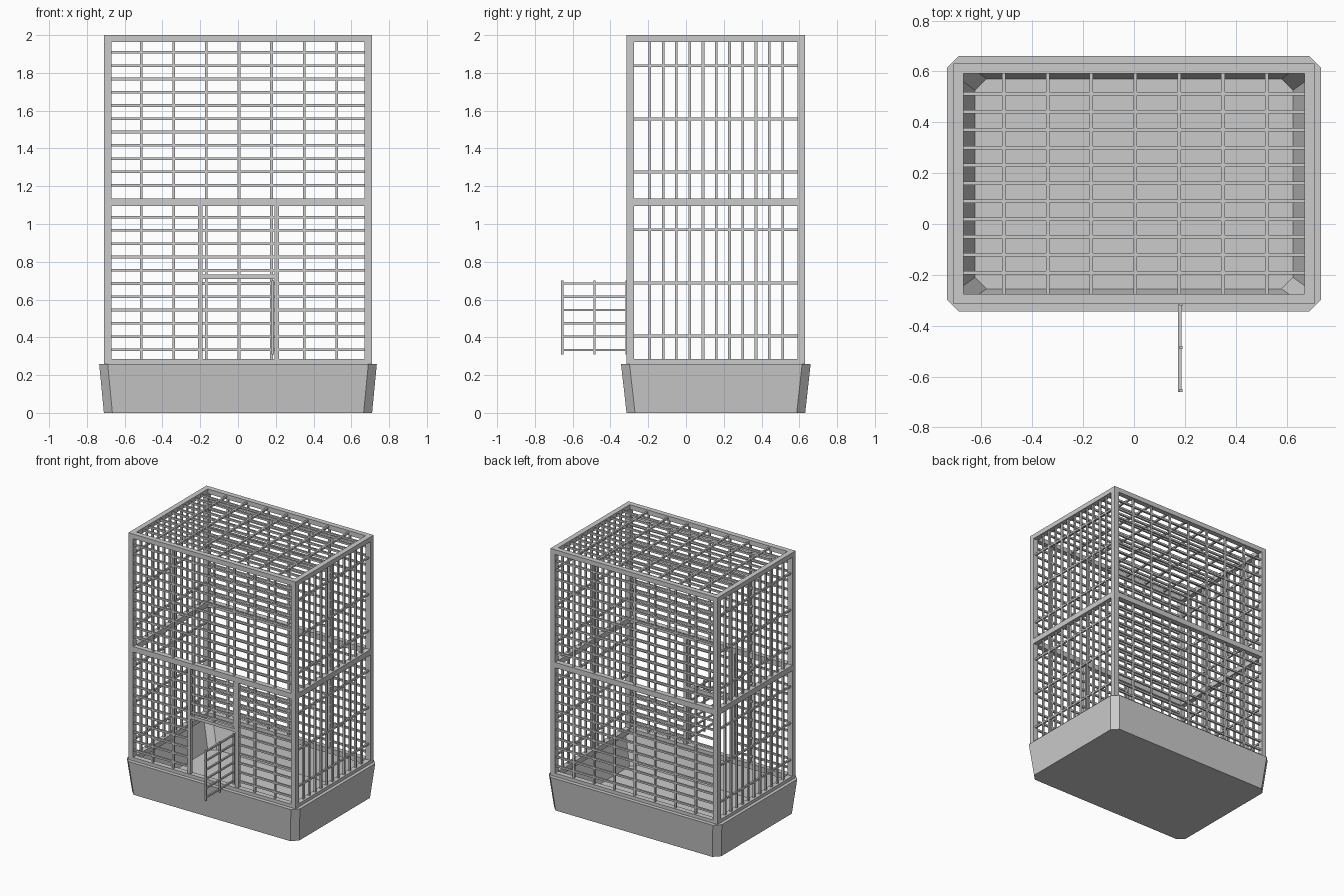
import bpy, bmesh
from mathutils import Vector

cube = bpy.data.objects.get("Cube")
if cube:
    bpy.data.objects.remove(cube)

grey = bpy.data.materials.new("light grey")
grey.use_nodes = True
grey.diffuse_color = (0.6, 0.6, 0.6, 1)
grey.node_tree.nodes["Principled BSDF"].inputs["Base Color"].default_value = (0.6, 0.6, 0.6, 1)

# Main dimensions
CY = 0.158                       # cage centre in y
HX, HY = 0.71, 0.473             # cage half sizes
RAIL = 0.04
LOW, MID, TOP = 0.265, 1.115, 1.982
FX, FY = HX - RAIL / 2, HY - RAIL / 2
BAR = 0.014


def finish(name, bm):
    bmesh.ops.recalc_face_normals(bm, faces=bm.faces)
    mesh = bpy.data.meshes.new(name)
    bm.to_mesh(mesh)
    bm.free()
    mesh.materials.append(grey)
    obj = bpy.data.objects.new(name, mesh)
    bpy.context.collection.objects.link(obj)
    return obj


def box(bm, lo, hi):
    lo, hi = Vector(lo), Vector(hi)
    verts = bmesh.ops.create_cube(bm, size=1)["verts"]
    for v in verts:
        v.co = (lo + hi) / 2 + v.co * (hi - lo)


def rod(bm, a, b, t=BAR):
    """Square bar running along one axis from a to b."""
    a, b = Vector(a), Vector(b)
    pad = Vector([0 if abs(b[i] - a[i]) > 1e-6 else t / 2 for i in range(3)])
    box(bm, a - pad, b + pad)


def spread(middle, step, count):
    return [middle + step * (i - (count - 1) / 2) for i in range(count)]


# Tray: chamfered rings joined into an open tub
bm = bmesh.new()
rings = []
for hx, hy, z in ((0.71, 0.473, 0), (0.735, 0.502, 0.26), (0.70, 0.467, 0.26), (0.625, 0.413, 0.03)):
    c = 0.045
    corners = [(hx - c, -hy), (hx, c - hy), (hx, hy - c), (hx - c, hy),
               (c - hx, hy), (-hx, hy - c), (-hx, c - hy), (c - hx, -hy)]
    rings.append([bm.verts.new((x, y + CY, z)) for x, y in corners])
for r, s in zip(rings, rings[1:]):
    for i in range(8):
        j = (i + 1) % 8
        bm.faces.new((r[i], r[j], s[j], s[i]))
bm.faces.new(rings[0])
bm.faces.new(rings[-1])
finish("tray", bm)

# Frame: corner posts and three rings of rails
bm = bmesh.new()
for sx in (-1, 1):
    for sy in (-1, 1):
        rod(bm, (sx * FX, CY + sy * FY, 0.24), (sx * FX, CY + sy * FY, 2), RAIL)
for z, h in ((LOW, 0.04), (MID, 0.042), (TOP, 0.036)):
    for s in (-1, 1):
        y = CY + s * FY
        box(bm, (-FX, y - RAIL / 2, z - h / 2), (FX, y + RAIL / 2, z + h / 2))
        box(bm, (s * FX - RAIL / 2, CY - FY, z - h / 2), (s * FX + RAIL / 2, CY + FY, z + h / 2))
finish("frame", bm)

cols = spread(0.005, 0.1725, 7)
depths = spread(0.16, 0.0703, 11)
rows_low, rows_high = spread(0.685, 0.0703, 11), spread(1.557, 0.0703, 11)
DL, DR, DTOP = -0.2, 0.205, 0.72   # doorway edges

# Back bars
bm = bmesh.new()
yb = CY + FY
for x in cols:
    rod(bm, (x, yb, LOW), (x, yb, TOP))
for z in rows_low + rows_high:
    rod(bm, (-FX, yb, z), (FX, yb, z))
finish("back_bars", bm)

# Front bars, leaving the doorway open
bm = bmesh.new()
yf = CY - FY
for x in cols:
    start = DTOP if DL < x < DR else LOW
    rod(bm, (x, yf, start), (x, yf, TOP))
for z in rows_low + rows_high:
    if z > DTOP:
        rod(bm, (-FX, yf, z), (FX, yf, z))
    else:
        rod(bm, (-FX, yf, z), (DL, yf, z))
        rod(bm, (DR, yf, z), (FX, yf, z))
finish("front_bars", bm)

# Side bars
for name, s in (("left_bars", 1), ("right_bars", -1)):
    bm = bmesh.new()
    for y in depths:
        rod(bm, (s * FX, y, LOW), (s * FX, y, TOP))
    for z in spread(0.688, 0.281, 3) + spread(1.556, 0.281, 3):
        rod(bm, (s * FX, CY - FY, z), (s * FX, CY + FY, z))
    finish(name, bm)

# Roof bars
bm = bmesh.new()
for x in cols:
    rod(bm, (x, CY - FY, TOP), (x, CY + FY, TOP))
for y in depths:
    rod(bm, (-FX, y, TOP), (FX, y, TOP))
finish("roof_bars", bm)

# Doorway frame
bm = bmesh.new()
for x in (DL, DR):
    rod(bm, (x, yf, LOW), (x, yf, MID), 0.026)
rod(bm, (DL, yf, DTOP), (DR, yf, DTOP), 0.024)
finish("door_frame", bm)

# Door swung open
bm = bmesh.new()
for y in (-0.655, -0.485, -0.315):
    rod(bm, (0.184, y, 0.31), (0.184, y, 0.70), 0.012)
for z in rows_low[:6]:
    rod(bm, (0.18, -0.66, z), (0.18, yf, z), 0.012)
finish("door", bm)
